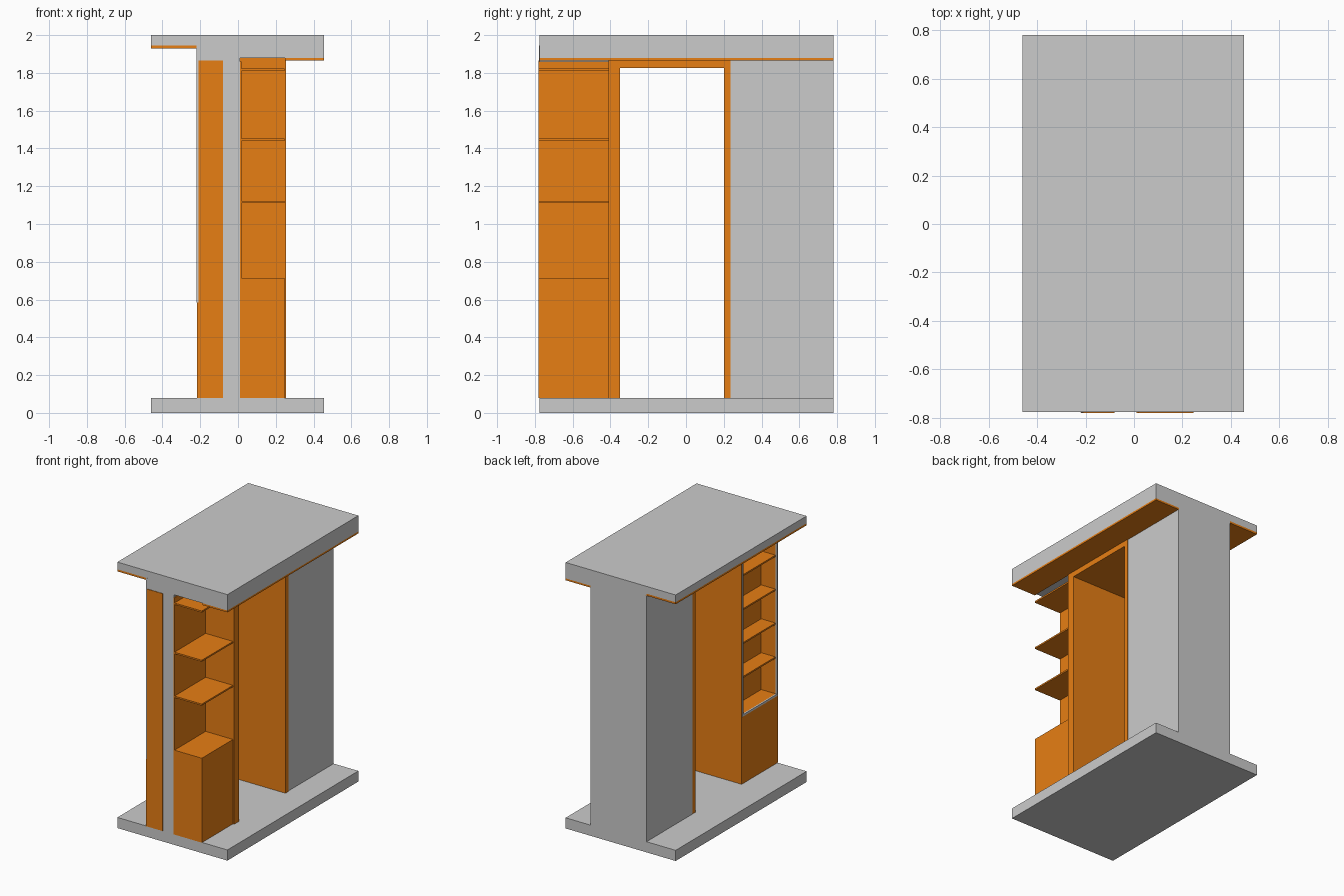
import bpy, bmesh

if "Cube" in bpy.data.objects:
    bpy.data.objects.remove(bpy.data.objects["Cube"])

wood = bpy.data.materials.new("wood")
wood.diffuse_color = (0.8, 0.21, 0.007, 1)
wood.use_nodes = True
wood.node_tree.nodes["Principled BSDF"].inputs["Base Color"].default_value = wood.diffuse_color


def finish(name, bm, mat):
    bmesh.ops.recalc_face_normals(bm, faces=bm.faces)
    me = bpy.data.meshes.new(name)
    bm.to_mesh(me)
    bm.free()
    ob = bpy.data.objects.new(name, me)
    bpy.context.collection.objects.link(ob)
    if mat:
        me.materials.append(mat)
    return ob


def prism(name, outline, axis, lo, hi, mat=None):
    """Extrude a 2D outline: axis 'y' takes (x, z), axis 'x' takes (y, z)."""
    bm = bmesh.new()
    base = [bm.verts.new((a, lo, b) if axis == 'y' else (lo, a, b)) for a, b in outline]
    face = bm.faces.new(base)
    ext = bmesh.ops.extrude_face_region(bm, geom=[face])
    move = (0, hi - lo, 0) if axis == 'y' else (hi - lo, 0, 0)
    bmesh.ops.translate(bm, vec=move, verts=[v for v in ext["geom"] if isinstance(v, bmesh.types.BMVert)])
    return finish(name, bm, mat)


def box(name, x0, x1, y0, y1, z0, z1, mat=None):
    return prism(name, [(x0, z0), (x1, z0), (x1, z1), (x0, z1)], 'y', y0, y1, mat)


L, R = -0.46, 0.455          # slab edges
WL, WR = -0.218, 0.255       # wall faces
F, B = -0.776, 0.78          # front and back
FLOOR = 0.08

# Floor and stepped ceiling slab
box("floor_slab", L, R, F, B, 0, FLOOR)
prism("ceiling_slab", [(L, 2), (L, 1.945), (-0.21, 1.945), (-0.21, 1.865), (-0.08, 1.865),
                       (-0.08, 1.88), (R, 1.88), (R, 2)], 'y', F, B)
box("left_ceiling_panel", L, -0.21, F, B, 1.93, 1.945, wood)
box("right_ceiling_panel", WR - 0.007, R, F, B, 1.866, 1.88, wood)

# Walls
box("rear_wall", WL, WR - 0.005, 0.235, B, FLOOR, 1.945)
box("divider_wall", -0.08, 0.01, F, -0.37, FLOOR, 1.9)

# Door lining: an inverted U through the wall
prism("door_lining", [(-0.41, FLOOR), (-0.35, FLOOR), (-0.35, 1.825), (0.2, 1.825),
                      (0.2, FLOOR), (0.235, FLOOR), (0.235, 1.88), (-0.41, 1.88)],
      'x', 0.01, WR, wood)
prism("door_lining_left", [(-0.37, FLOOR), (-0.35, FLOOR), (-0.35, 1.825), (0.2, 1.825),
                           (0.2, FLOOR), (0.235, FLOOR), (0.235, 1.93), (-0.37, 1.93)],
      'x', WL, 0.01, wood)

# Right side: low cabinet, back panel and open shelves
box("right_cabinet", 0.01, 0.245, -0.78, -0.41, FLOOR, 0.715, wood)
box("right_back_panel", 0.01, 0.018, -0.78, -0.41, 0.715, 1.86, wood)
for i, z in enumerate((1.11, 1.44, 1.81)):
    box(f"right_shelf_{i + 1}", 0.018, 0.245, -0.78, -0.41, z, z + 0.012, wood)

# Left side: closed base, end panels, recessed shelves
box("left_cabinet", WL, -0.08, -0.78, -0.37, FLOOR, 0.585, wood)
box("left_front_panel", -0.21, -0.08, -0.78, -0.765, 0.585, 1.865, wood)
box("left_back_panel", -0.09, -0.08, -0.765, -0.37, 0.585, 1.865, wood)
box("left_recess_floor", -0.21, -0.09, -0.765, -0.37, 0.585, 0.6, wood)
box("left_recess_top", -0.21, -0.09, -0.765, -0.37, 1.85, 1.865, wood)
for i in range(4):
    z = 0.865 + 0.255 * i
    box(f"left_shelf_{i + 1}", -0.208, -0.09, -0.765, -0.37, z, z + 0.012, wood)

# Grey frame around the left shelves
f0, f1, fy0, fy1 = WL - 0.003, -0.208, -0.778, -0.355
box("shelf_frame_bottom", f0, f1, fy0, fy1, 0.585, 0.6)
box("shelf_frame_top", f0, f1, fy0, fy1, 1.86, 1.945)
box("shelf_frame_front", f0, f1, fy0, fy0 + 0.014, 0.6, 1.86)
box("shelf_frame_rear", f0, f1, fy1 - 0.014, fy1, 0.6, 1.86)
